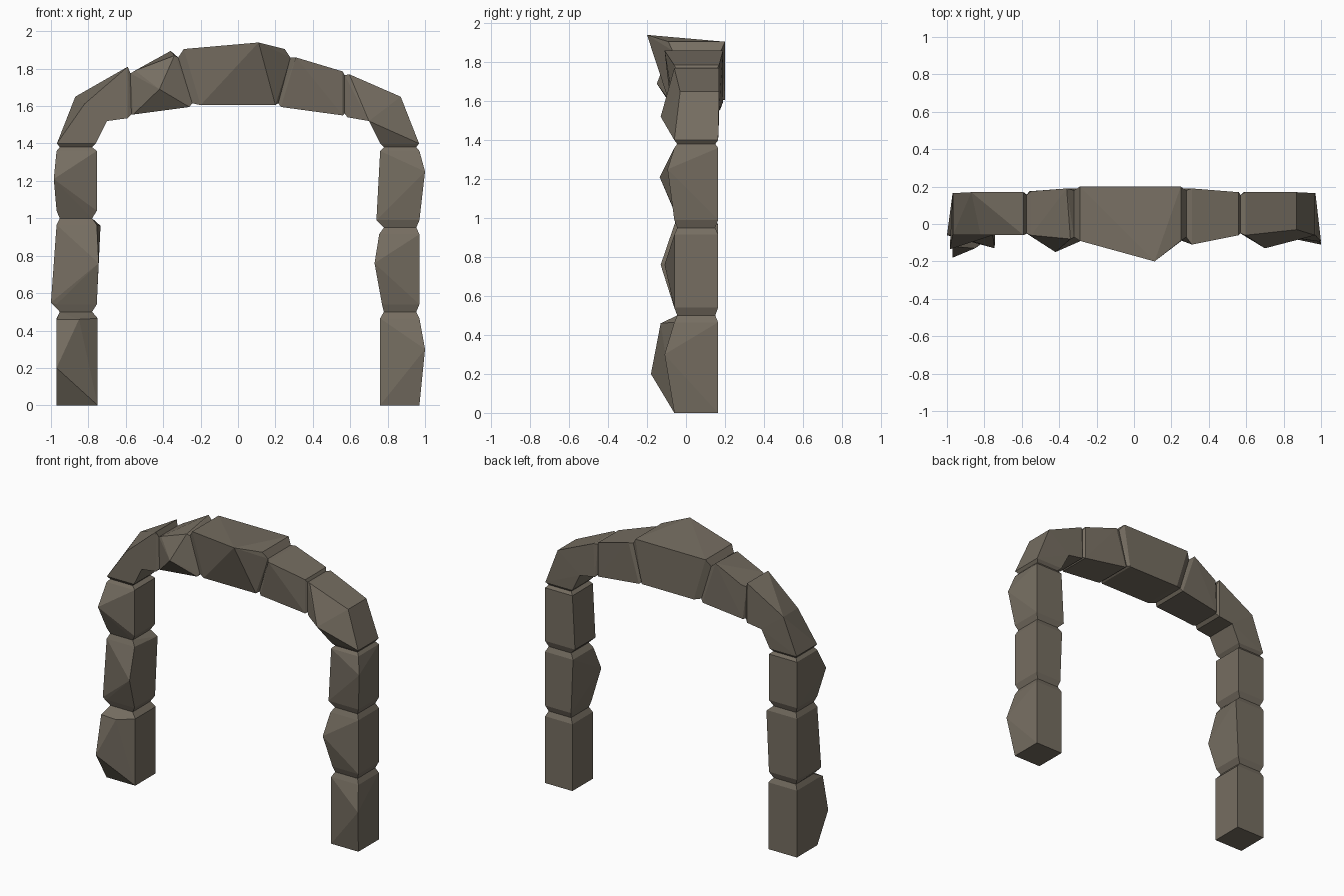
import bpy, bmesh, math

if "Cube" in bpy.data.objects:
    bpy.data.objects.remove(bpy.data.objects["Cube"])

stone_mat = bpy.data.materials.new("brown_stone")
stone_mat.diffuse_color = (0.18, 0.155, 0.12, 1)
stone_mat.use_nodes = True
stone_mat.node_tree.nodes["Principled BSDF"].inputs["Base Color"].default_value = stone_mat.diffuse_color


def ring(outer, inner, yf=-0.06, yb=0.165):
    """Four-sided cross-section between an outer and an inner (x, z) point."""
    return [(outer[0], yf, outer[1]), (inner[0], yf, inner[1]),
            (inner[0], yb, inner[1]), (outer[0], yb, outer[1])]


def level(s, z, xi=0.76, xo=0.97, yf=-0.06, yb=0.165):
    """Horizontal pillar cross-section; s = -1 left, 1 right."""
    return ring((s * xo, z), (s * xi, z), yf, yb)


def neck(s, z):
    return level(s, z, 0.78, 0.953, -0.045, 0.15)


def stone(name, rings, chips=(), open_start=True):
    """Faceted convex block through the rings and chip points, open at its joints."""
    bm = bmesh.new()
    loops = [[bm.verts.new(p) for p in r] for r in rings]
    extra = [bm.verts.new(p) for p in chips]
    verts = [v for l in loops for v in l] + extra
    res = bmesh.ops.convex_hull(bm, input=verts)
    ends = [set(loops[-1])] + ([set(loops[0])] if open_start else [])
    caps = [f for f in bm.faces if any(set(f.verts) <= e for e in ends)]
    bmesh.ops.delete(bm, geom=caps, context='FACES_ONLY')
    bmesh.ops.delete(bm, geom=[v for v in bm.verts if not v.link_faces], context='VERTS')
    bmesh.ops.dissolve_limit(bm, angle_limit=math.radians(1), verts=bm.verts, edges=bm.edges)
    bmesh.ops.recalc_face_normals(bm, faces=bm.faces)
    me = bpy.data.meshes.new(name)
    bm.to_mesh(me)
    bm.free()
    me.materials.append(stone_mat)
    ob = bpy.data.objects.new(name, me)
    bpy.context.collection.objects.link(ob)


# Pillars: name, side, bottom z, top z, inner x low/high, chipped points
pillars = [
    ("left_base_stone", -1, 0, 0.5, 0.75, 0.75,
     [(-0.97, -0.18, 0.2), (-0.85, -0.13, 0.46), (-0.97, -0.12, 0.46)]),
    ("left_middle_stone", -1, 0.5, 1.0, 0.755, 0.755,
     [(-1.0, -0.06, 0.55), (-0.745, -0.13, 0.76), (-0.735, 0.165, 0.96)]),
    ("left_upper_stone", -1, 1.0, 1.38, 0.755, 0.755, [(-0.985, -0.135, 1.21)]),
    ("right_base_stone", 1, 0, 0.5, 0.76, 0.76, [(1.0, -0.11, 0.3)]),
    ("right_middle_stone", 1, 0.5, 0.95, 0.77, 0.755, [(0.73, -0.11, 0.76)]),
    ("right_upper_stone", 1, 0.95, 1.38, 0.74, 0.76, [(1.0, -0.095, 1.25)]),
]
for name, s, z0, z1, xl, xh, chips in pillars:
    top_gap = 0.02 if z1 == 1.38 else 0.035
    body = [level(s, z0 + 0.04 if z0 else 0, xl), level(s, z1 - top_gap, xh)]
    start = [neck(s, z0)] if z0 else []
    stone(name, start + body + [neck(s, z1)], chips, open_start=z0 > 0)

# Narrow joints between the arch stones
joint_l1 = ring((-0.575, 1.775), (-0.57, 1.555), -0.05, 0.155)
joint_l2 = ring((-0.32, 1.86), (-0.245, 1.615), -0.07, 0.18)
joint_r2 = ring((0.28, 1.86), (0.215, 1.615), -0.07, 0.18)
joint_r1 = ring((0.57, 1.765), (0.57, 1.56), -0.05, 0.155)

# Bent corner stones, each in two halves meeting at the bend
bend_l = [(-0.82, -0.06, 1.612), (-0.70, -0.06, 1.52), (-0.70, 0.17, 1.52), (-0.87, 0.17, 1.65)]
bend_r = [(0.87, -0.03, 1.65), (0.70, -0.13, 1.52), (0.70, 0.17, 1.52), (0.87, 0.17, 1.65)]
stone("left_corner_lower", [neck(-1, 1.38), level(-1, 1.40, 0.76, 0.968), bend_l])
stone("left_corner_upper", [bend_l, ring((-0.59, 1.81), (-0.59, 1.535), -0.06, 0.17), joint_l1])
stone("right_corner_lower", [neck(1, 1.38), level(1, 1.40, 0.76, 0.968), bend_r])
stone("right_corner_upper", [bend_r, ring((0.595, 1.77), (0.585, 1.54), -0.06, 0.17), joint_r1])

# Wedge stones either side of the keystone
stone("left_wedge_stone", [joint_l1, ring((-0.55, 1.79), (-0.56, 1.555), -0.06, 0.175),
      [(-0.34, -0.08, 1.87), (-0.26, -0.08, 1.595), (-0.26, 0.19, 1.595), (-0.36, 0.19, 1.895)],
      joint_l2], [(-0.42, -0.15, 1.69)])
stone("right_wedge_stone", [joint_r2, ring((0.31, 1.86), (0.23, 1.595), -0.08, 0.19),
      ring((0.56, 1.785), (0.56, 1.55), -0.06, 0.17), joint_r1], [(0.31, -0.11, 1.86)])

# Keystone with its projecting top point
stone("keystone", [joint_l2, ring((-0.29, 1.905), (-0.2, 1.605), -0.09, 0.2),
      ring((0.25, 1.905), (0.2, 1.605), -0.09, 0.2), joint_r2], [(0.11, -0.2, 1.94)])
